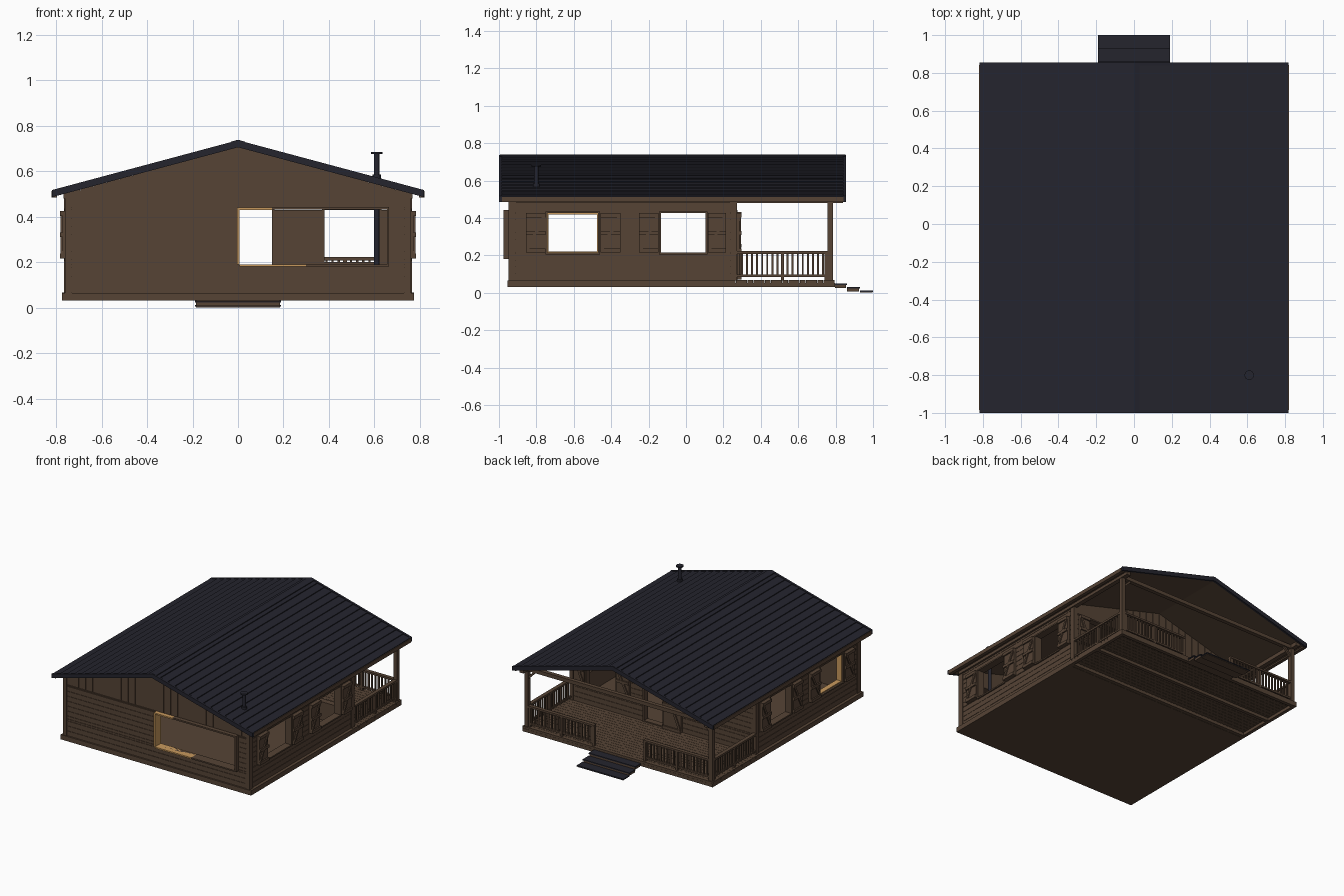
import bpy, bmesh, math
from mathutils import Matrix

if "Cube" in bpy.data.objects:
    bpy.data.objects.remove(bpy.data.objects["Cube"])


def material(name, rgb):
    m = bpy.data.materials.new(name)
    m.diffuse_color = (*rgb, 1)
    m.use_nodes = True
    m.node_tree.nodes["Principled BSDF"].inputs["Base Color"].default_value = m.diffuse_color
    return m


BROWN = material("brown_wood", (0.092, 0.057, 0.036))
NAVY = material("dark_navy_metal", (0.018, 0.018, 0.027))
TAN = material("light_wood", (0.58, 0.32, 0.11))
parts = {}


def part(name, mat):
    return parts.setdefault(name, (bmesh.new(), mat))[0]


def prism(name, pts, axis, a0, a1, mat=BROWN):
    """Extrude a flat profile along x or y (profile = other axis, z)."""
    bm = part(name, mat)
    place = (lambda u, v, a: (u, a, v)) if axis == 'y' else (lambda u, v, a: (a, u, v))
    lo = [bm.verts.new(place(u, v, a0)) for u, v in pts]
    hi = [bm.verts.new(place(u, v, a1)) for u, v in pts]
    bm.faces.new(lo)
    bm.faces.new(hi[::-1])
    for i in range(len(pts)):
        j = (i + 1) % len(pts)
        bm.faces.new((lo[j], lo[i], hi[i], hi[j]))


def box(name, x0, x1, y0, y1, z0, z1, mat=BROWN):
    prism(name, [(x0, z0), (x1, z0), (x1, z1), (x0, z1)], 'y', y0, y1, mat)


def slab(name, axis, p0, p1, u0, u1, z0, z1, mat=BROWN):
    """Box whose thickness runs along axis and width along the other one."""
    if axis == 'x':
        box(name, p0, p1, u0, u1, z0, z1, mat)
    else:
        box(name, u0, u1, p0, p1, z0, z1, mat)


def tube(name, x, y, z0, z1, r, mat, sides=16):
    bmesh.ops.create_cone(part(name, mat), cap_ends=True, segments=sides, radius1=r, radius2=r,
                          depth=z1 - z0, matrix=Matrix.Translation((x, y, (z0 + z1) / 2)))


def wall(name, axis, p0, p1, u0, u1, z0, z1, holes, pitch=None, gap=0.0):
    """Rows of boards, interrupted by holes given as (u0, u1, z0, z1)."""
    cuts = {z0, z1} | {z for h in holes for z in h[2:] if z0 < z < z1}
    if pitch:
        cuts |= {z0 + i * pitch for i in range(1, int((z1 - z0) / pitch) + 1)}
    cuts = sorted(c for c in cuts if c <= z1)
    for a, b in zip(cuts, cuts[1:]):
        if b - a < 0.003:
            continue
        u = u0
        for h in sorted(h for h in holes if h[2] < (a + b) / 2 < h[3]):
            slab(name, axis, p0, p1, u, h[0], a, b - gap)
            u = h[1]
        slab(name, axis, p0, p1, u, u1, a, b - gap)


def frame(name, axis, p0, p1, hole, w, mat=BROWN):
    a, b, c, d = hole
    slab(name, axis, p0, p1, a - w, a, c - w, d + w, mat)
    slab(name, axis, p0, p1, b, b + w, c - w, d + w, mat)
    slab(name, axis, p0, p1, a, b, d, d + w, mat)
    slab(name, axis, p0, p1, a, b, c - w, c, mat)


def shutter(name, axis, p, d, u0, u1, z0=0.215, z1=0.425):
    """Panel with frame boards and a diagonal; d is the outward direction."""
    q, r = p + d * 0.018, p + d * 0.028
    slab(name, axis, p, q, u0, u1, z0, z1)
    for a, b in ((z0, z0 + 0.022), ((z0 + z1) / 2 - 0.01, (z0 + z1) / 2 + 0.01), (z1 - 0.022, z1)):
        slab(name, axis, q, r, u0, u1, a, b)
    prism(name, [(u0, z0 + .02), (u0 + .018, z0 + .02), (u1, z1 - .02), (u1 - .018, z1 - .02)],
          axis, q, r - d * 0.002)


def roof_z(x):
    return 0.737 - 0.268 * abs(x)


def chevron(name, half, top, bottom, y0, y1, courses, step, mat):
    """Gable roof layer with stepped courses along both slopes."""
    right = []
    for i in range(courses):
        a, b = half * i / courses, half * (i + 1) / courses
        right += [(a, roof_z(a) - top - step), (b, roof_z(b) - top)]
    right.append((half, roof_z(half) - bottom))
    left = [(-x, z) for x, z in reversed(right)]
    left.pop()  # shared ridge point
    prism(name, right + [(0, roof_z(0) - bottom)] + left, 'y', y0, y1, mat)


# foundation, floor
box("foundation", -0.775, 0.775, -0.955, 0.235, 0.03, 0.065)

# walls with openings
side_holes = [(-0.74, -0.47, 0.215, 0.425), (-0.135, 0.105, 0.215, 0.425)]
front_holes = [(0.0, 0.66, 0.19, 0.432)]
back_holes = [(0.0, 0.15, 0.065, 0.432), (0.38, 0.62, 0.2, 0.43)]
for s in (-1, 1):
    wall("side_wall", 'x', s * 0.715, s * 0.75, -0.94, 0.265, 0.065, 0.505, side_holes)
    wall("side_siding", 'x', s * 0.75, s * 0.754, -0.94, 0.265, 0.066, 0.5, side_holes, 0.0365, 0.002)
    # corner boards and eave beam
    for y0, y1 in ((-0.95, -0.91), (0.235, 0.272)):
        box("corner_board", s * 0.73, s * 0.76, y0, y1, 0.065, 0.49)
    box("eave_beam", s * 0.735, s * 0.768, -0.945, 0.84, 0.48, 0.508)
    for h in side_holes:
        frame("side_window_frame", 'x', s * 0.71, s * 0.764, h, 0.01)
    for u0, u1 in ((-0.855, -0.752), (-0.458, -0.35), (-0.25, -0.147), (0.117, 0.215)):
        shutter("side_shutter", 'x', s * 0.754, s, u0, u1)
frame("left_window_lining", 'x', -0.75, -0.712, (-0.734, -0.476, 0.221, 0.419), 0.006, TAN)

for name, core, skin, holes in (("front", (-0.91, -0.94), -0.945, front_holes),
                                ("back", (0.235, 0.262), 0.267, back_holes)):
    wall(name + "_wall", 'y', *core, -0.75, 0.75, 0.065, 0.5, holes)
    prism(name + "_gable", [(-0.75, 0.5), (0.75, 0.5), (0, 0.708)], 'y', *core)
    wall(name + "_siding", 'y', core[1], skin, -0.75, 0.75, 0.066, 0.44, holes, 0.0365, 0.002)
    n, w = 26, 1.5 / 26  # vertical gable boards
    for i in range(n):
        a, b = -0.75 + i * w, -0.75 + (i + 1) * w - 0.002
        prism(name + "_gable_boards", [(a, 0.441), (b, 0.441), (b, roof_z(b) - 0.03), (a, roof_z(a) - 0.03)],
              'y', core[1], skin)

# big front window: light wood on the left part, brown on the rest
box("front_window_light_trim", -0.004, 0.006, -0.975, -0.905, 0.19, 0.44, TAN)
box("front_window_light_trim", 0.006, 0.15, -0.975, -0.905, 0.43, 0.44, TAN)
box("front_window_light_trim", 0.006, 0.3, -0.975, -0.905, 0.18, 0.19, TAN)
box("front_window_trim", 0.15, 0.665, -0.975, -0.905, 0.432, 0.443)
box("front_window_trim", 0.3, 0.665, -0.975, -0.905, 0.18, 0.19)
box("front_window_trim", 0.655, 0.665, -0.975, -0.905, 0.19, 0.432)

# porch wall: door frame, open door leaf, window frame and shutters
frame("door_frame", 'y', 0.23, 0.275, (0.0, 0.15, 0.075, 0.432), 0.01)
shutter("open_door", 'y', 0.268, 1, -0.16, -0.012, 0.07, 0.432)
frame("porch_window_frame", 'y', 0.23, 0.275, back_holes[1], 0.01)
shutter("porch_shutter", 'y', 0.268, 1, 0.265, 0.368)
shutter("porch_shutter", 'y', 0.268, 1, 0.632, 0.715)

# porch deck: planks over joists
for i in range(18):
    y = 0.235 + i * 0.0312
    box("deck_planks", -0.775, 0.775, y, y + 0.0295, 0.052, 0.067)
for y in (0.237, 0.5, 0.77):
    box("deck_joists", -0.77, 0.77, y, y + 0.026, 0.03, 0.052)
for s in (-1, 1):
    box("deck_rim", s * 0.75, s * 0.775, 0.235, 0.797, 0.03, 0.053)

# porch posts, braces and cross beam
for s in (-1, 1):
    box("porch_post", s * 0.735, s * 0.765, 0.757, 0.787, 0.065, 0.485)
    prism("porch_brace", [(s * 0.735, 0.42), (s * 0.735, 0.44), (s * 0.695, 0.48), (s * 0.675, 0.48)],
          'y', 0.764, 0.78)
box("porch_beam", -0.765, 0.765, 0.757, 0.787, 0.478, 0.505)


def railing(axis, p, u0, u1):
    for z0, z1, t in ((0.208, 0.222, 0.014), (0.085, 0.097, 0.008)):
        slab("railing_rails", axis, p - t, p + t, u0, u1, z0, z1)
    n = round((u1 - u0) / 0.027)
    for i in range(1, n):
        u = u0 + (u1 - u0) * i / n
        slab("balusters", axis, p - 0.005, p + 0.005, u - 0.005, u + 0.005, 0.095, 0.21)
    for u in ((u0 + u1) / 2, u1 - 0.01):
        slab("railing_posts", axis, p - 0.009, p + 0.009, u - 0.009, u + 0.009, 0.065, 0.215)


for s in (-1, 1):
    railing('x', s * 0.75, 0.272, 0.76)
    railing('y', 0.772, *sorted((s * 0.2, s * 0.74)))
    box("railing_posts", s * 0.2, s * 0.218, 0.763, 0.781, 0.065, 0.22)

# entry steps: dark treads on brown blocks
for y0, y1, z in ((0.797, 0.86, 0.05), (0.86, 0.93, 0.03), (0.93, 1.0, 0.012)):
    box("step_treads", -0.19, 0.19, y0, y1, z - 0.008, z, NAVY)
    box("step_blocks", -0.185, 0.185, y0, y1 - 0.004, max(0, z - 0.024), z - 0.008)

# roof: dark stepped covering, brown boards beneath, ridge cap, rake trim and fascia
chevron("roof_covering", 0.815, 0.002, 0.018, -0.99, 0.848, 14, 0.006, NAVY)
chevron("roof_boards", 0.8, 0.017, 0.03, -0.985, 0.842, 1, 0.0, BROWN)
chevron("ridge_cap", 0.03, -0.001, 0.012, -0.995, 0.853, 1, 0.0, NAVY)
for y0, y1 in ((-1.0, -0.984), (0.84, 0.856)):
    chevron("rake_trim", 0.818, 0.001, 0.032, y0, y1, 1, 0.0, NAVY)
for s in (-1, 1):
    box("eave_fascia", s * 0.795, s * 0.82, -0.985, 0.842, 0.484, 0.512)

# stove pipe with cap
tube("stove_pipe", 0.61, -0.8, 0.065, 0.68, 0.012, NAVY)
tube("pipe_flashing", 0.61, -0.8, 0.56, 0.585, 0.018, NAVY)
tube("pipe_cap", 0.61, -0.8, 0.675, 0.684, 0.025, NAVY)

# turn every part into an object
for name, (bm, mat) in parts.items():
    bmesh.ops.recalc_face_normals(bm, faces=bm.faces[:])
    mesh = bpy.data.meshes.new(name)
    bm.to_mesh(mesh)
    bm.free()
    mesh.materials.append(mat)
    bpy.context.collection.objects.link(bpy.data.objects.new(name, mesh))
